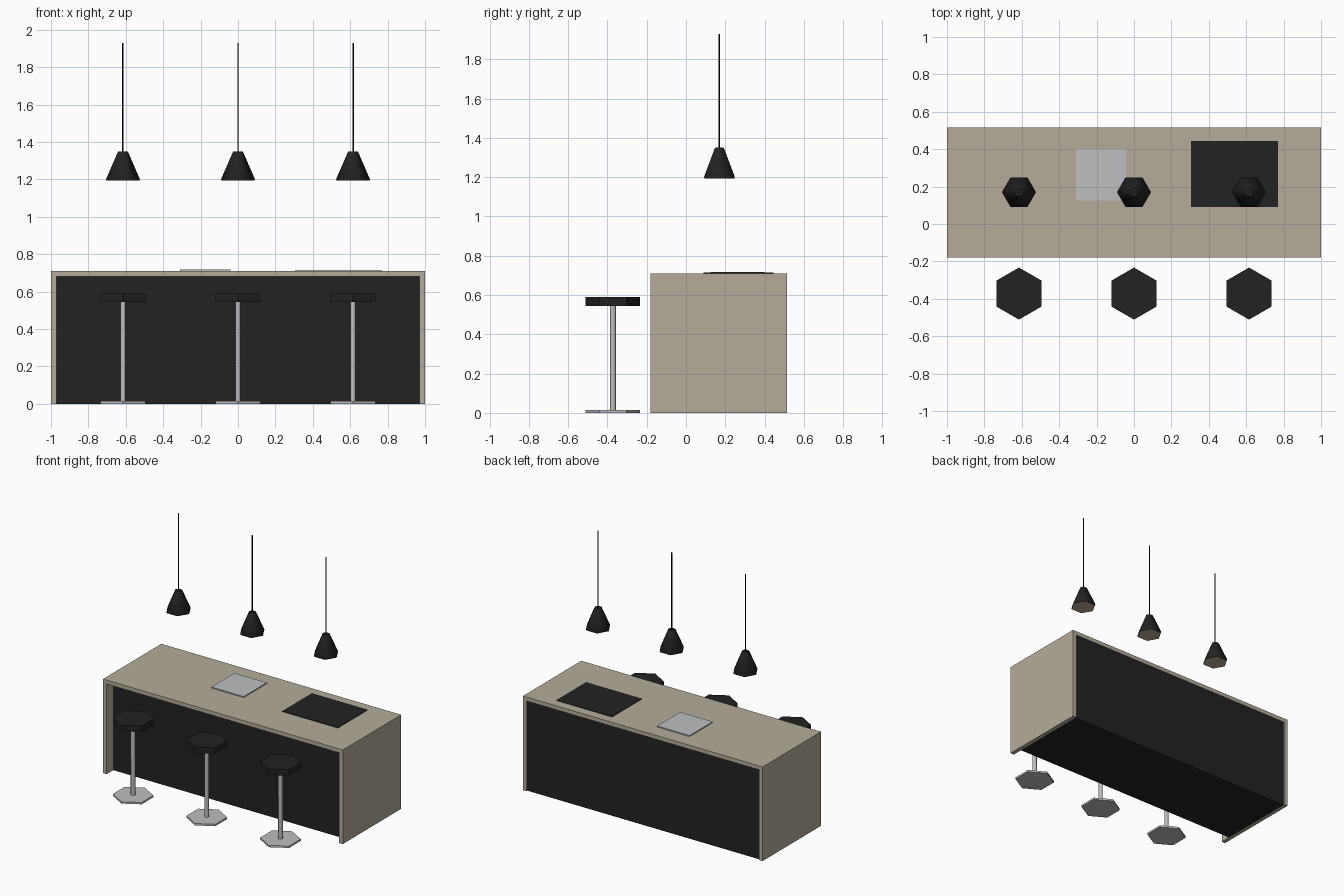
import bpy, bmesh, math

old = bpy.data.objects.get("Cube")
if old:
    bpy.data.objects.remove(old, do_unlink=True)


def material(name, rgb, metallic=0.0):
    mat = bpy.data.materials.new(name)
    mat.use_nodes = True
    mat.diffuse_color = (*rgb, 1)
    bsdf = mat.node_tree.nodes["Principled BSDF"]
    bsdf.inputs["Base Color"].default_value = (*rgb, 1)
    bsdf.inputs["Metallic"].default_value = metallic
    return mat


STONE = material("beige_stone", (0.46, 0.415, 0.325))
CHARCOAL = material("charcoal", (0.016, 0.016, 0.016))
STEEL = material("brushed_steel", (0.51, 0.52, 0.535))
BLACK = material("black_cord", (0.004, 0.004, 0.004))
GLOW = material("warm_diffuser", (0.52, 0.41, 0.32))


def finish(name, bm, *mats):
    bmesh.ops.recalc_face_normals(bm, faces=bm.faces)
    mesh = bpy.data.meshes.new(name)
    bm.to_mesh(mesh)
    bm.free()
    for mat in mats:
        mesh.materials.append(mat)
    obj = bpy.data.objects.new(name, mesh)
    bpy.context.collection.objects.link(obj)
    return obj


def extrude(name, outline, offset, mat):
    """Solid made by pushing a flat outline along an offset."""
    bm = bmesh.new()
    face = bm.faces.new([bm.verts.new(p) for p in outline])
    moved = bmesh.ops.extrude_face_region(bm, geom=[face], use_keep_orig=True)["geom"]
    verts = [v for v in moved if isinstance(v, bmesh.types.BMVert)]
    bmesh.ops.translate(bm, verts=verts, vec=offset)
    return finish(name, bm, mat)


def box(name, x0, x1, y0, y1, z0, z1, mat):
    outline = [(x0, y0, z0), (x1, y0, z0), (x1, y1, z0), (x0, y1, z0)]
    return extrude(name, outline, (0, 0, z1 - z0), mat)


def hex_stack(name, x, y, profile, turn, *mats):
    """Six-sided solid through (radius, height) rings; last material goes on the underside."""
    bm = bmesh.new()
    rings = []
    for r, z in profile:
        angles = [turn + i * math.pi / 3 for i in range(6)]
        rings.append([bm.verts.new((x + r * math.cos(a), y + r * math.sin(a), z)) for a in angles])
    for low, high in zip(rings, rings[1:]):
        for i in range(6):
            j = (i + 1) % 6
            bm.faces.new((low[i], low[j], high[j], high[i]))
    bm.faces.new(rings[-1])
    underside = bm.faces.new(rings[0][::-1])
    underside.material_index = len(mats) - 1
    return finish(name, bm, *mats)


def smooth(obj):
    for poly in obj.data.polygons:
        poly.use_smooth = len(poly.vertices) == 4


# Waterfall worktop: one inverted U profile, with the cabinet set back inside it
FRONT, BACK, TOP, SLAB = -0.18, 0.515, 0.71, 0.03
IN = 1 - SLAB
u_shape = [(-1, 0), (-IN, 0), (-IN, TOP - SLAB), (IN, TOP - SLAB),
           (IN, 0), (1, 0), (1, TOP), (-1, TOP)]
extrude("waterfall_worktop", [(x, FRONT, z) for x, z in u_shape], (0, BACK - FRONT, 0), STONE)
box("cabinet_body", -IN, IN, FRONT + 0.08, BACK - 0.01, 0, TOP - SLAB, CHARCOAL)

# Fittings on the worktop
box("sink_cover", -0.31, -0.04, 0.125, 0.40, TOP, TOP + 0.008, STEEL)
box("cooktop", 0.305, 0.77, 0.09, 0.445, TOP, TOP + 0.004, CHARCOAL)

# Three bar stools, each below a pendant lamp
STOOL_Y, LAMP_Y = -0.372, 0.17
POINT_Y = math.pi / 6
for side, x in (("right", -0.615), ("middle", 0), ("left", 0.615)):
    hex_stack(f"stool_base_{side}", x, STOOL_Y, [(0.139, 0), (0.139, 0.014)], POINT_Y, STEEL)
    smooth(hex_stack(f"stool_post_{side}", x, STOOL_Y, [(0.016, 0.014), (0.016, 0.545)], POINT_Y, STEEL))
    hex_stack(f"stool_seat_{side}", x, STOOL_Y, [(0.139, 0.545), (0.139, 0.59)], POINT_Y, CHARCOAL)
    smooth(hex_stack(f"lamp_shade_{side}", x, LAMP_Y,
                     [(0.088, 1.193), (0.091, 1.2), (0.028, 1.345), (0.024, 1.35)], 0, CHARCOAL, GLOW))
    hex_stack(f"lamp_cord_{side}", x, LAMP_Y, [(0.004, 1.35), (0.004, 1.928)], 0, BLACK)
